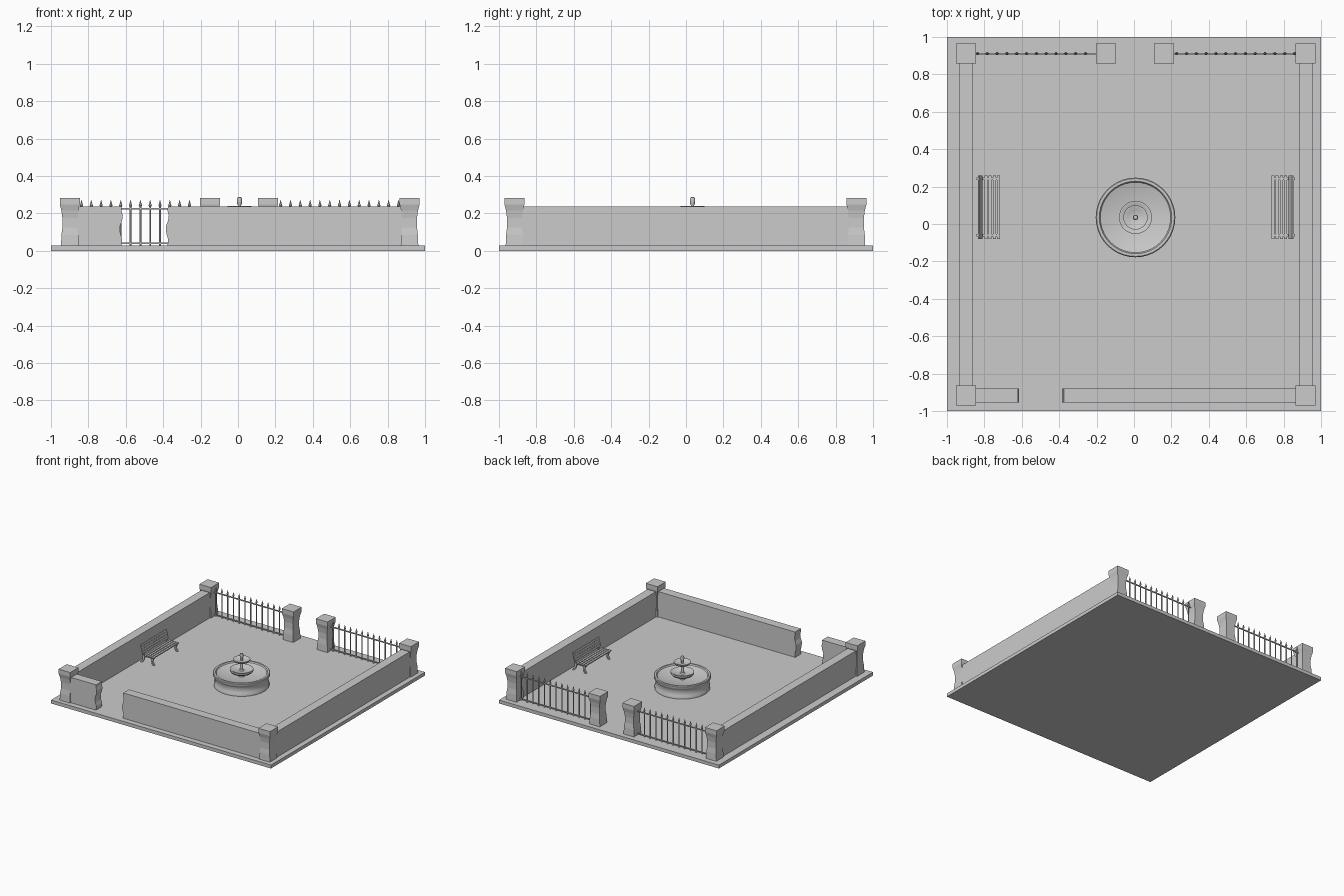
import bpy, bmesh, math
from mathutils import Matrix

if "Cube" in bpy.data.objects:
    bpy.data.objects.remove(bpy.data.objects["Cube"])

G = 0.028  # top of the paving slab


def finish(name, bm, smooth=False):
    bmesh.ops.recalc_face_normals(bm, faces=bm.faces)
    me = bpy.data.meshes.new(name)
    bm.to_mesh(me)
    bm.free()
    ob = bpy.data.objects.new(name, me)
    bpy.context.collection.objects.link(ob)
    if smooth:
        bpy.context.view_layer.objects.active = ob
        ob.select_set(True)
        bpy.ops.object.shade_smooth_by_angle(angle=math.radians(35))
        ob.select_set(False)
    return ob


def add_box(bm, x0, x1, y0, y1, z0, z1):
    m = Matrix.Translation(((x0 + x1) / 2, (y0 + y1) / 2, (z0 + z1) / 2))
    bmesh.ops.create_cube(bm, size=1, matrix=m @ Matrix.Diagonal((x1 - x0, y1 - y0, z1 - z0, 1)))


def box(name, *dims):
    bm = bmesh.new()
    add_box(bm, *dims)
    return finish(name, bm)


def add_lathe(bm, profile, cx, cy, sides, phase=0.0):
    """Stack of rings (radius, z), closed at both ends."""
    rings = []
    for r, z in profile:
        rings.append([bm.verts.new((cx + r * math.cos(phase + 2 * math.pi * i / sides),
                                    cy + r * math.sin(phase + 2 * math.pi * i / sides), z))
                      for i in range(sides)])
    for a, b in zip(rings, rings[1:]):
        for i in range(sides):
            j = (i + 1) % sides
            bm.faces.new((a[i], a[j], b[j], b[i]))
    bm.faces.new(rings[0][::-1])
    bm.faces.new(rings[-1])


def add_prism(bm, outline, y0, y1):
    """Outline in (x, z) extruded along y."""
    a = [bm.verts.new((x, y0, z)) for x, z in outline]
    b = [bm.verts.new((x, y1, z)) for x, z in outline]
    bm.faces.new(a)
    bm.faces.new(b[::-1])
    for i in range(len(a)):
        j = (i + 1) % len(a)
        bm.faces.new((a[i], b[i], b[j], a[j]))


# paving slab
box("paving_slab", -1, 1, -1, 1, 0, G)

# stone pillars: square columns with waist and cap
half = [(0.047, G), (0.045, 0.085), (0.040, 0.125), (0.040, 0.175),
        (0.045, 0.215), (0.053, 0.247), (0.053, 0.283)]
for i, (x, y) in enumerate([(-0.899, 0.911), (-0.15, 0.911), (0.16, 0.911), (0.917, 0.911),
                            (-0.899, -0.917), (0.917, -0.917)]):
    bm = bmesh.new()
    add_lathe(bm, [(h * math.sqrt(2), z) for h, z in half], x, y, 4, math.pi / 4)
    finish(f"pillar_{i}", bm)

# side walls
W = 0.236
box("left_wall", -0.936, -0.861, -0.90, 0.90, G, W)
box("right_wall", 0.882, 0.957, -0.90, 0.90, G, W)

# broken front wall, two pieces with ragged ends
ragged = [(0.0, G), (0.004, 0.06), (-0.006, 0.09), (-0.009, 0.13), (0.003, 0.16),
          (0.007, 0.19), (0.0, 0.215), (0.002, W)]
for name, far, end in (("front_wall_short", -0.89, -0.623), ("front_wall_long", 0.91, -0.377)):
    bm = bmesh.new()
    add_prism(bm, [(far, G)] + [(end + d, z) for d, z in ragged] + [(far, W)], -0.954, -0.88)
    finish(name, bm)

# iron fences at the back
picket = [(0.005, G), (0.005, 0.235), (0.009, 0.243), (0.006, 0.25), (0.0007, 0.272)]
for name, x0, x1, p0 in (("left_fence", -0.86, -0.185, -0.837), ("right_fence", 0.195, 0.88, 0.228)):
    bm = bmesh.new()
    for z in (0.041, 0.224):
        add_box(bm, x0, x1, 0.907, 0.915, z - 0.004, z + 0.004)
    for i in range(12 if x0 < 0 else 13):
        add_lathe(bm, picket, p0 + i * 0.0525, 0.911, 6)
    finish(name, bm)

# fountain: basin, lower bowl, upper bowl, spout
fx, fy = 0.008, 0.035


def turned(name, profile):
    bm = bmesh.new()
    add_lathe(bm, profile, fx, fy, 40)
    finish(name, bm, True)


turned("fountain_basin", [(0.207, G), (0.207, 0.045), (0.201, 0.055), (0.201, 0.095), (0.206, 0.105),
                          (0.213, 0.115), (0.213, 0.13), (0.208, 0.135), (0.194, 0.135),
                          (0.188, 0.126), (0.12, 0.108), (0.03, 0.10)])
turned("lower_bowl", [(0.022, 0.095), (0.022, 0.118), (0.05, 0.125), (0.08, 0.136), (0.088, 0.147),
                      (0.088, 0.16), (0.077, 0.16), (0.06, 0.15), (0.012, 0.147)])
turned("upper_bowl", [(0.022, 0.145), (0.012, 0.155), (0.011, 0.205), (0.03, 0.212), (0.058, 0.224),
                      (0.065, 0.232), (0.065, 0.24), (0.057, 0.24), (0.04, 0.231), (0.01, 0.229)])
turned("spout", [(0.009, 0.225), (0.009, 0.245), (0.013, 0.252), (0.014, 0.275),
                 (0.011, 0.285), (0.003, 0.288)])

# benches, left one modelled facing +x and mirrored to the right
for name, flip in (("left_bench", 1), ("right_bench", -1)):
    bm = bmesh.new()
    for i in range(4):  # seat slats
        x = -0.80 + i * 0.0225
        add_box(bm, x, x + 0.016, -0.08, 0.258, 0.088, 0.097)
    for i in range(4):  # back slats, leaning
        x, z = -0.816 - i * 0.005, 0.107 + i * 0.0185
        add_prism(bm, [(x, z), (x + 0.007, z), (x + 0.003, z + 0.013), (x - 0.004, z + 0.013)], -0.08, 0.258)
    for y in (-0.066, 0.236):  # end frames
        add_prism(bm, [(-0.80, 0.08), (-0.718, 0.08), (-0.718, 0.089), (-0.812, 0.089),
                       (-0.832, 0.17), (-0.842, 0.17), (-0.82, 0.08)], y, y + 0.013)
        add_prism(bm, [(-0.742, 0.082), (-0.722, 0.082), (-0.732, 0.055), (-0.716, G),
                       (-0.730, G), (-0.746, 0.055)], y, y + 0.013)
        add_prism(bm, [(-0.820, 0.082), (-0.800, 0.082), (-0.808, 0.055), (-0.826, G),
                       (-0.842, G), (-0.823, 0.055)], y, y + 0.013)
    if flip < 0:
        for v in bm.verts:
            v.co.x = 0.018 - v.co.x
    finish(name, bm)
